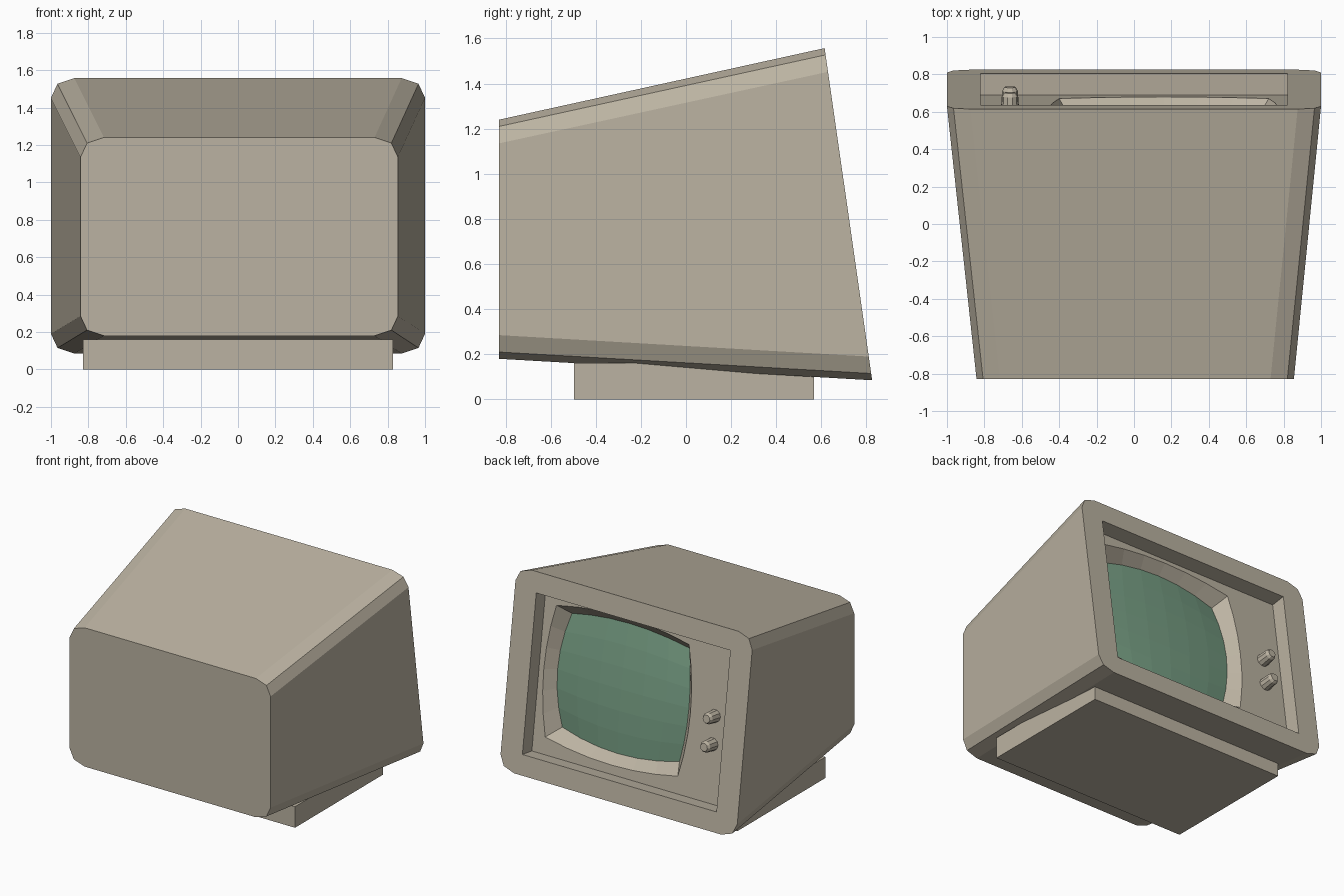
import bpy, bmesh, math
from mathutils import Vector

if "Cube" in bpy.data.objects:
    bpy.data.objects.remove(bpy.data.objects["Cube"])

SLOPE = 0.143                                   # backward lean of the front face
NORMAL = Vector((0, 1, SLOPE)).normalized()


def material(name, rgb):
    m = bpy.data.materials.new(name)
    m.diffuse_color = (*rgb, 1)
    m.use_nodes = True
    m.node_tree.nodes["Principled BSDF"].inputs["Base Color"].default_value = m.diffuse_color
    return m


BEIGE = material("warm beige plastic", (0.50, 0.45, 0.36))
GREEN = material("green glass", (0.18, 0.335, 0.225))


def finish(bm, name, mat, fix=True):
    if fix:
        bmesh.ops.recalc_face_normals(bm, faces=bm.faces[:])
    me = bpy.data.meshes.new(name)
    bm.to_mesh(me)
    bm.free()
    me.materials.append(mat)
    ob = bpy.data.objects.new(name, me)
    bpy.context.collection.objects.link(ob)
    return ob


def on_face(x, z, depth=0.0):
    """Point on the leaning front plane, pushed in by depth."""
    return Vector((x, 0.825 - (z - 0.085) * SLOPE, z)) - NORMAL * depth


def ring(bm, pts):
    return [bm.verts.new(p) for p in pts]


def loft(bm, a, b):
    n = len(a)
    for i in range(n):
        j = (i + 1) % n
        bm.faces.new((a[i], a[j], b[j], b[i]))


def clipped_rect(x0, x1, z0, z1):
    """Rectangle with two-step clipped corners, three points per corner."""
    pts = []
    for sx, sz in ((1, 1), (-1, 1), (-1, -1), (1, -1)):
        cx, cz = (x1 if sx > 0 else x0), (z1 if sz > 0 else z0)
        c = [(cx, cz - sz * 0.105), (cx - sx * 0.035, cz - sz * 0.03),
             (cx - sx * 0.125, cz)]
        pts += c if sx * sz > 0 else c[::-1]
    return pts


def barrel(s, t, hw, hh, b):
    """Pillow-shaped screen outline coordinates."""
    return (0.16 + s * (hw + b * (1 - t * t)), 0.838 + t * (hh + b * (1 - s * s)))


N = 6
steps = [-1 + 2 * i / N for i in range(N + 1)]
border = ([(-s, 1) for s in steps[:-1]] + [(-1, -t) for t in steps[:-1]]
          + [(s, -1) for s in steps[:-1]] + [(1, t) for t in steps[:-1]])
HOLE, GLASS = (0.56, 0.477, 0.06), (0.495, 0.412, 0.06)
PANEL = 0.116                                   # recess depth of control panel


def glass_point(s, t):
    return on_face(*barrel(s, t, *GLASS), PANEL + 0.045 + 0.03 * (s * s + t * t))


# Casing: tapered shell, front frame, recessed panel and screen surround
bm = bmesh.new()
rear = ring(bm, [(x, -0.828, z) for x, z in clipped_rect(-0.842, 0.855, 0.18, 1.24)])
front = ring(bm, [on_face(x, z) for x, z in clipped_rect(-1, 1, 0.085, 1.557)])
bm.faces.new(rear)
loft(bm, rear, front)
corners = [(0.82, 1.405), (-0.82, 1.405), (-0.82, 0.235), (0.82, 0.235)]
lip = ring(bm, [on_face(x, z) for x, z in corners])
back = ring(bm, [on_face(x, z, PANEL) for x, z in corners])
hole = ring(bm, [on_face(*barrel(s, t, *HOLE), PANEL) for s, t in border])
seat = ring(bm, [glass_point(s, t) for s, t in border])
for i in range(4):
    j = (i + 1) % 4
    # frame: corner fan, then side strip
    a, b, c = front[3 * i:3 * i + 3]
    bm.faces.new((a, b, lip[i]))
    bm.faces.new((b, c, lip[i]))
    bm.faces.new((c, front[3 * j], lip[j], lip[i]))
    # panel side around the screen hole
    arc = [hole[(N * i + k) % (4 * N)] for k in range(N + 1)]
    bm.faces.new([back[i], back[j]] + arc[::-1])
loft(bm, lip, back)
loft(bm, hole, seat)
finish(bm, "casing", BEIGE)

# Screen: bulging faceted glass
bm = bmesh.new()
grid = [ring(bm, [glass_point(s, t) for s in steps]) for t in steps]
for r in range(N):
    for c in range(N):
        bm.faces.new((grid[r][c], grid[r + 1][c], grid[r + 1][c + 1], grid[r][c + 1]))
finish(bm, "screen", GREEN, fix=False)

# Control knobs: tapered with a chamfered tip
up = Vector((1, 0, 0)).cross(NORMAL)
for k, z in enumerate((0.865, 0.66)):
    bm = bmesh.new()
    rings = []
    for rad, h in ((0.048, -0.005), (0.042, 0.085), (0.03, 0.105)):
        o = on_face(-0.663, z, PANEL - h)
        rings.append(ring(bm, [o + Vector((rad * math.cos(a), 0, 0)) + up * rad * math.sin(a)
                               for a in (math.tau * i / 10 for i in range(10))]))
    loft(bm, rings[0], rings[1])
    loft(bm, rings[1], rings[2])
    bm.faces.new(rings[0])
    bm.faces.new(rings[2])
    finish(bm, f"knob_{k + 1}", BEIGE)

# Pedestal: flat block under the casing
bm = bmesh.new()
bmesh.ops.create_cube(bm, size=1)
for v in bm.verts:
    v.co = (v.co.x * 1.66, v.co.y * 1.065 + 0.035, (v.co.z + 0.5) * 0.161)
finish(bm, "pedestal", BEIGE)
